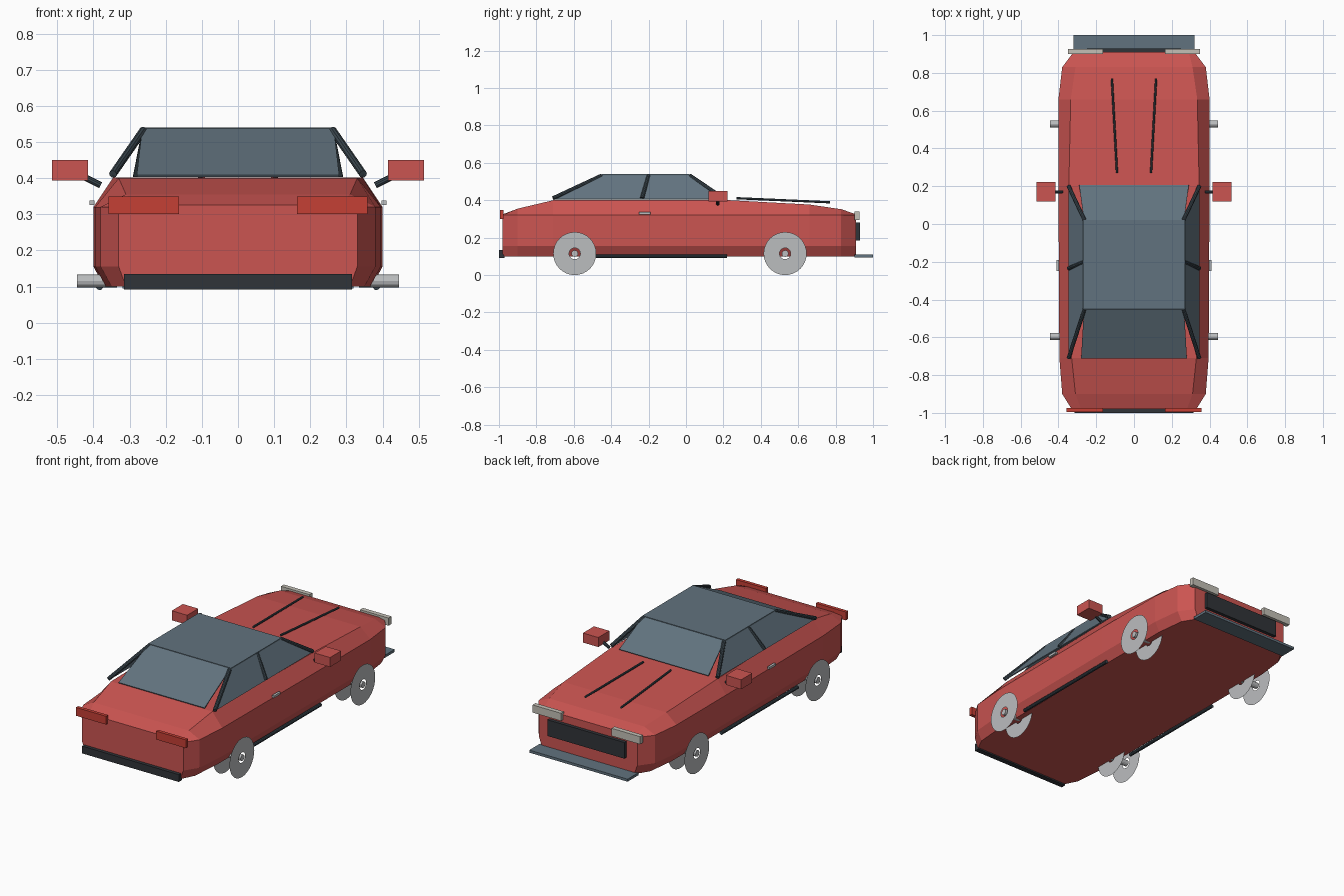
import bpy, bmesh, math
from mathutils import Vector

old = bpy.data.objects.get("Cube")
if old:
    bpy.data.objects.remove(old, do_unlink=True)


def material(name, r, g, b):
    m = bpy.data.materials.new(name)
    m.use_nodes = True
    m.diffuse_color = (r, g, b, 1)
    m.node_tree.nodes["Principled BSDF"].inputs["Base Color"].default_value = (r, g, b, 1)
    return m


RED = material("body red", 0.6, 0.09, 0.083)
GLASS = material("blue grey glass", 0.12, 0.17, 0.21)
TRIM = material("dark trim", 0.045, 0.065, 0.08)
BLACK = material("grille black", 0.03, 0.034, 0.04)
LAMP = material("tail lamp red", 0.56, 0.05, 0.035)
CREAM = material("headlamp cream", 0.55, 0.53, 0.47)
WHEEL = material("wheel grey", 0.5, 0.51, 0.52)
SIDES = (("left", 1), ("right", -1))


def finish(name, bm, mat):
    bmesh.ops.recalc_face_normals(bm, faces=bm.faces[:])
    me = bpy.data.meshes.new(name)
    bm.to_mesh(me)
    bm.free()
    me.materials.append(mat)
    ob = bpy.data.objects.new(name, me)
    bpy.context.collection.objects.link(ob)
    return ob


def box(name, lo, hi, mat):
    lo, hi = Vector(lo), Vector(hi)
    bm = bmesh.new()
    bmesh.ops.create_cube(bm, size=1)
    for v in bm.verts:
        v.co = (lo + hi) / 2 + v.co * (hi - lo)
    return finish(name, bm, mat)


def rod(name, a, b, radius, mat, sides=10):
    a, b = Vector(a), Vector(b)
    bm = bmesh.new()
    bmesh.ops.create_cone(bm, cap_ends=True, segments=sides, radius1=radius,
                          radius2=radius, depth=(b - a).length)
    turn = (b - a).to_track_quat("Z", "Y")
    for v in bm.verts:
        v.co = (a + b) / 2 + turn @ v.co
    return finish(name, bm, mat)


def pane(name, corners, mat, thick=0.006):
    bm = bmesh.new()
    bm.faces.new([bm.verts.new(c) for c in corners])
    ob = finish(name, bm, mat)
    mod = ob.modifiers.new("thickness", "SOLIDIFY")
    mod.thickness = thick
    mod.offset = 0
    return ob


# Body shell: cross-sections of (y, bottom, side and top half widths, top height)
BOTTOM, SILL, BELT = 0.10, 0.155, 0.32
sections = [
    (-0.98, 0.31, 0.33, 0.28, 0.325),
    (-0.90, 0.35, 0.38, 0.31, 0.355),
    (-0.71, 0.365, 0.395, 0.33, 0.40),
    (0.20, 0.37, 0.40, 0.345, 0.402),
    (0.66, 0.37, 0.40, 0.335, 0.377),
    (0.83, 0.35, 0.38, 0.31, 0.352),
    (0.91, 0.30, 0.32, 0.29, 0.325),
]
bm = bmesh.new()
rings = []
for y, wb, ws, wt, top in sections:
    half = [(wb, BOTTOM), (ws, SILL), (ws, BELT), (wt, top)]
    loop = half + [(-x, z) for x, z in reversed(half)]
    rings.append([bm.verts.new((x, y, z)) for x, z in loop])
for r, s in zip(rings, rings[1:]):
    for i in range(len(r)):
        j = (i + 1) % len(r)
        bm.faces.new((r[i], r[j], s[j], s[i]))
bm.faces.new(rings[0])
bm.faces.new(rings[-1])
finish("body_shell", bm, RED)

# Cabin roof and glass
ROOF, BASE = 0.535, 0.406
pane("roof", [(-0.27, -0.45, ROOF), (0.27, -0.45, ROOF), (0.27, 0.02, ROOF), (-0.27, 0.02, ROOF)], GLASS, 0.01)
pane("windscreen", [(-0.265, 0.02, ROOF), (0.265, 0.02, ROOF), (0.29, 0.205, BASE), (-0.29, 0.205, BASE)], GLASS)
pane("rear_window", [(-0.265, -0.45, ROOF), (0.265, -0.45, ROOF), (0.28, -0.71, BASE), (-0.28, -0.71, BASE)], GLASS)

for side, s in SIDES:
    # Side glass and pillars
    pane(side + "_side_window", [(s * 0.265, -0.45, ROOF), (s * 0.265, 0.02, ROOF),
                                 (s * 0.345, 0.20, BASE), (s * 0.345, -0.71, BASE)], GLASS)
    for name, y_top, y_base in (("front", 0.02, 0.2), ("middle", -0.2, -0.235), ("rear", -0.45, -0.71)):
        rod(f"{side}_{name}_pillar", (s * 0.262, y_top, ROOF - 0.003),
            (s * 0.346, y_base, BASE + 0.005), 0.011, TRIM)

    # Mirrors, handles, sills and bonnet strips
    box(side + "_mirror", (s * 0.415, 0.12, 0.394), (s * 0.515, 0.223, 0.45), RED)
    rod(side + "_mirror_stalk", (s * 0.38, 0.17, 0.38), (s * 0.425, 0.17, 0.403), 0.009, TRIM)
    box(side + "_door_handle", (s * 0.397, -0.25, 0.325), (s * 0.411, -0.19, 0.338), WHEEL)
    rod(side + "_sill", (s * 0.383, -0.49, 0.1), (s * 0.383, 0.22, 0.1), 0.01, TRIM)
    rod(side + "_bonnet_strip", (s * 0.09, 0.27, 0.411), (s * 0.117, 0.77, 0.389), 0.006, TRIM)

    # Lamps
    box(side + "_headlamp", (s * 0.165, 0.90, 0.295), (s * 0.35, 0.927, 0.34), CREAM)
    box(side + "_tail_lamp", (s * 0.163, -0.995, 0.30), (s * 0.358, -0.975, 0.349), LAMP)

    # Wheels: paired discs with an open centre around a hub
    for end, y in (("front", 0.53), ("rear", -0.595)):
        centre = Vector((0, y, 0.115))
        bm = bmesh.new()
        for x in (0.335, 0.442):
            inner, outer = [], []
            for k in range(32):
                a = math.tau * k / 32
                spoke = Vector((0, math.cos(a), math.sin(a)))
                hub = centre + Vector((s * x, 0, 0))
                inner.append(bm.verts.new(hub + spoke * 0.03))
                outer.append(bm.verts.new(hub + spoke * 0.115))
            for k in range(32):
                n = (k + 1) % 32
                bm.faces.new((inner[k], outer[k], outer[n], inner[n]))
        finish(f"{side}_{end}_wheel", bm, WHEEL)
        rod(f"{side}_{end}_hub", centre + Vector((s * 0.335, 0, 0)),
            centre + Vector((s * 0.446, 0, 0)), 0.018, WHEEL, 12)

# Grille, splitter and rear bumper
box("grille", (-0.25, 0.90, 0.185), (0.25, 0.93, 0.28), BLACK)
box("front_splitter", (-0.32, 0.90, 0.095), (0.32, 1.0, 0.11), GLASS)
box("rear_bumper", (-0.315, -1.0, 0.092), (0.315, -0.97, 0.135), BLACK)
